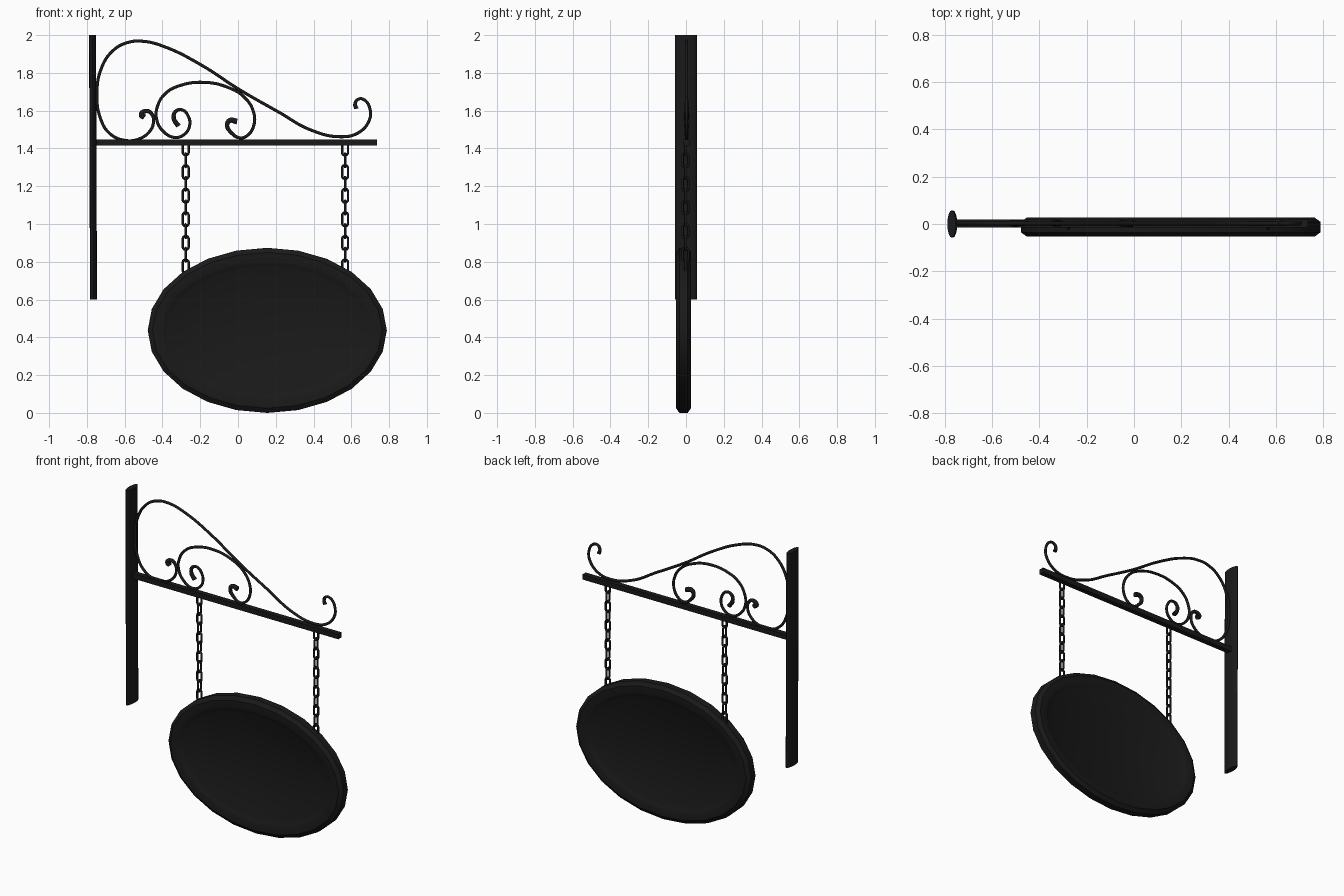
import bpy, bmesh, math
from mathutils import Matrix

if "Cube" in bpy.data.objects:
    bpy.data.objects.remove(bpy.data.objects["Cube"])

iron = bpy.data.materials.new("black_iron")
iron.diffuse_color = (0.01, 0.01, 0.01, 1)
iron.use_nodes = True
iron.node_tree.nodes["Principled BSDF"].inputs["Base Color"].default_value = iron.diffuse_color


def finish(obj, name, angle=35):
    obj.name = name
    obj.data.materials.append(iron)
    bpy.ops.object.select_all(action='DESELECT')
    obj.select_set(True)
    bpy.context.view_layer.objects.active = obj
    if obj.type == 'CURVE':
        bpy.ops.object.convert(target='MESH')
    bpy.ops.object.shade_smooth_by_angle(angle=math.radians(angle))
    return bpy.context.object


def mesh_object(bm, name, angle=35):
    bmesh.ops.recalc_face_normals(bm, faces=bm.faces)
    me = bpy.data.meshes.new(name)
    bm.to_mesh(me)
    bm.free()
    obj = bpy.data.objects.new(name, me)
    bpy.context.collection.objects.link(obj)
    return finish(obj, name, angle)


def wire(name, pts, depth, thick=(3, 3)):
    """Round wire in the xz plane; the ends swell into knobs."""
    cu = bpy.data.curves.new(name, 'CURVE')
    cu.dimensions = '3D'
    cu.bevel_depth = depth
    cu.bevel_resolution = 3
    cu.use_fill_caps = True
    cu.resolution_u = 8
    sp = cu.splines.new('BEZIER')
    sp.bezier_points.add(len(pts) - 1)
    n = len(pts)
    for i, (bp, (x, z)) in enumerate(zip(sp.bezier_points, pts)):
        bp.co = (x, 0.003, z)
        bp.handle_left_type = bp.handle_right_type = 'AUTO'
        bp.radius = 1 + 0.22 * (max(0, thick[0] - i) + max(0, thick[1] - (n - 1 - i)))
    obj = bpy.data.objects.new(name, cu)
    bpy.context.collection.objects.link(obj)
    return finish(obj, name, 60)


# Wall bar: flat oval section, leaning very slightly
bm = bmesh.new()
rings = []
for x, z in ((-0.765, 0.6), (-0.77, 2.0)):
    rings.append([bm.verts.new((x + 0.0185 * math.cos(a), 0.058 * math.sin(a), z))
                  for a in (math.tau * i / 16 for i in range(16))])
for i in range(16):
    j = (i + 1) % 16
    bm.faces.new((rings[0][i], rings[0][j], rings[1][j], rings[1][i]))
for r in rings:
    bm.faces.new(r)
mesh_object(bm, "wall_bar")

# Horizontal arm
bm = bmesh.new()
bmesh.ops.create_cube(bm, size=1, matrix=Matrix.Translation((-0.012, 0.003, 1.432))
                      @ Matrix.Diagonal((1.494, 0.034, 0.033, 1)))
mesh_object(bm, "arm_bar")

# Scrolls
wire("large_scroll", [
    (-0.495, 1.565), (-0.512, 1.578), (-0.487, 1.598), (-0.457, 1.583), (-0.448, 1.535),
    (-0.468, 1.49), (-0.52, 1.452), (-0.595, 1.442), (-0.68, 1.48), (-0.73, 1.565),
    (-0.747, 1.69), (-0.725, 1.82), (-0.665, 1.915), (-0.587, 1.96), (-0.5, 1.967),
    (-0.385, 1.937), (-0.2, 1.845), (0.01, 1.71), (0.22, 1.59), (0.38, 1.5),
    (0.54, 1.462), (0.635, 1.482), (0.693, 1.545), (0.699, 1.607), (0.667, 1.658),
    (0.635, 1.66), (0.62, 1.635), (0.627, 1.61)], 0.0085, (4, 2))
wire("small_scroll", [
    (-0.315, 1.518), (-0.34, 1.56), (-0.33, 1.596), (-0.295, 1.604), (-0.263, 1.57),
    (-0.256, 1.522), (-0.28, 1.478), (-0.33, 1.458), (-0.39, 1.485), (-0.431, 1.555),
    (-0.424, 1.63), (-0.382, 1.693), (-0.307, 1.733), (-0.18, 1.75), (-0.055, 1.724),
    (0.035, 1.67), (0.083, 1.59), (0.083, 1.52), (0.05, 1.469), (0.01, 1.456),
    (-0.037, 1.485), (-0.058, 1.524), (-0.043, 1.548), (-0.005, 1.542)], 0.0085, (3, 4))


# Chains of links, every other one turned a quarter
def add_link(bm, x, z, turned):
    mid, rad, half, seg, sides = 0.0155, 0.0065, 0.021, 16, 8
    rings = []
    for i in range(seg):
        a = math.tau * (i + 0.5) / seg
        rise = half if math.sin(a) > 0 else -half
        ring = []
        for k in range(sides):
            b = math.tau * k / sides
            r = mid + rad * math.cos(b)
            u, w, v = r * math.cos(a), r * math.sin(a) + rise, rad * math.sin(b)
            if turned:
                u, v = v, u
            ring.append(bm.verts.new((x + u, v - 0.003, z + w)))
        rings.append(ring)
    for i in range(seg):
        p, q = rings[i], rings[(i + 1) % seg]
        for k in range(sides):
            m = (k + 1) % sides
            bm.faces.new((p[k], p[m], q[m], q[k]))


for name, x in (("left_chain", -0.277), ("right_chain", 0.567)):
    bm = bmesh.new()
    for i in range(11):
        add_link(bm, x, 1.4 - 0.0625 * i, i % 2 == 1)
    mesh_object(bm, name, 60)

# Oval board: 24-sided with a raised rim on both faces
side = [(0.105, 0.024), (0.085, 0.034), (0.07, 0.04), (0.025, 0.04), (0.0, 0.022)]
profile = [(d, -y) for d, y in side] + [(d, y) for d, y in reversed(side)]
bm = bmesh.new()
rings = [[bm.verts.new((0.155 + (0.633 - d) * math.cos(a), y - 0.013,
                        0.437 + (0.437 - d) * math.sin(a)))
          for a in (math.tau * i / 24 for i in range(24))] for d, y in profile]
for p, q in zip(rings, rings[1:]):
    for i in range(24):
        j = (i + 1) % 24
        bm.faces.new((p[i], p[j], q[j], q[i]))
bm.faces.new(rings[0])
bm.faces.new(rings[-1])
mesh_object(bm, "sign_board")
